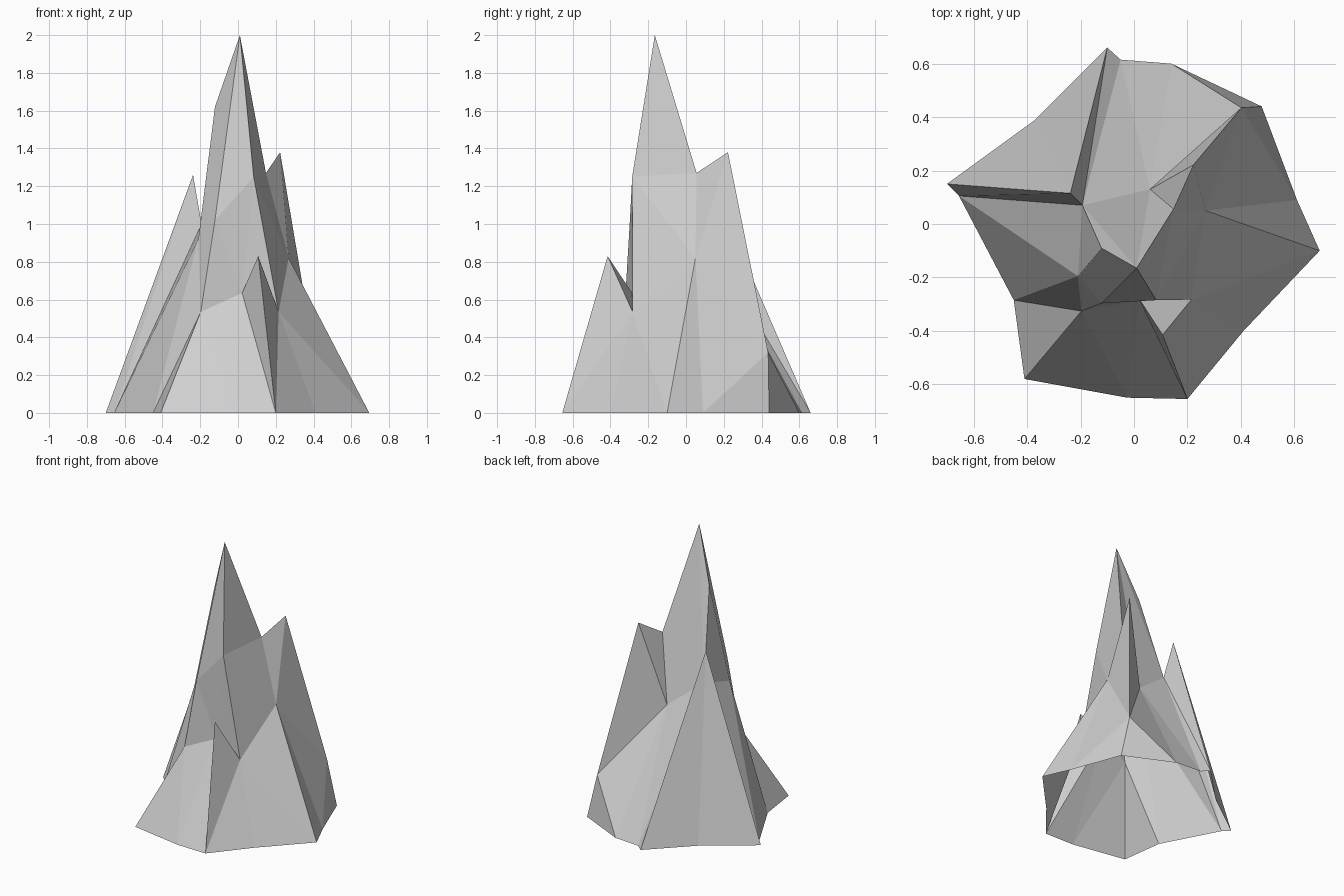
import bpy
import bmesh
from mathutils import Vector

if "Cube" in bpy.data.objects:
    bpy.data.objects.remove(bpy.data.objects["Cube"], do_unlink=True)

# Ground outline of the rock, walked clockwise from the front (x, y)
outline = {
    "front_right": (0.20, -0.655), "front_mid": (-0.025, -0.65),
    "front_left": (-0.41, -0.58), "west_notch": (-0.45, -0.285),
    "west_toe": (-0.655, 0.105), "west_tip": (-0.70, 0.15),
    "northwest": (-0.37, 0.39), "north_tip": (-0.10, 0.66),
    "north_toe": (-0.05, 0.615), "north_mid": (0.14, 0.60),
    "northeast": (0.478, 0.44), "east_mid": (0.61, 0.09),
    "east_tip": (0.695, -0.10), "southeast": (0.41, -0.40),
}

# Peaks, shoulders and saddles above the ground (x, y, z)
crags = {
    "summit": (0.01, -0.165, 2.0), "summit_shoulder": (-0.122, -0.09, 1.62),
    "east_peak": (0.223, 0.222, 1.38), "west_peak": (-0.238, 0.115, 1.26),
    "spur": (0.107, -0.415, 0.83), "brow": (0.083, -0.285, 1.25),
    "cheek": (-0.122, -0.297, 1.02), "front_ledge": (-0.197, -0.326, 0.535),
    "spur_saddle": (0.022, -0.285, 0.635), "east_ledge": (0.215, -0.283, 0.535),
    "west_saddle": (-0.193, 0.07, 1.0), "west_ledge": (-0.21, -0.195, 0.92),
    "east_saddle": (0.148, 0.056, 1.27), "back_hollow": (0.06, 0.13, 0.8),
    "east_shoulder": (0.268, 0.05, 0.82), "back_shoulder": (0.402, 0.435, 0.32),
}

# Facets fan out from each crag to its neighbours in order
fans = [
    ("spur", "spur_saddle front_right east_ledge spur_saddle"),
    ("front_ledge", "west_notch front_left front_mid spur_saddle cheek west_ledge west_notch"),
    ("spur_saddle", "front_mid front_right"),
    ("spur_saddle", "east_ledge brow cheek"),
    ("summit", "cheek brow east_saddle back_hollow west_saddle summit_shoulder cheek"),
    ("west_ledge", "cheek summit_shoulder west_saddle west_toe west_notch"),
    ("west_peak", "west_saddle west_toe west_tip northwest north_tip west_saddle"),
    ("west_saddle", "north_tip north_toe"),
    ("back_hollow", "west_saddle north_toe north_mid back_shoulder east_peak east_saddle"),
    ("back_shoulder", "north_mid northeast east_mid east_shoulder east_peak"),
    ("east_shoulder", "east_peak east_saddle brow east_ledge east_tip east_mid"),
    ("east_ledge", "east_tip southeast front_right"),
]

# Build the open-bottomed shell
bm = bmesh.new()
points = {name: bm.verts.new((x, y, 0)) for name, (x, y) in outline.items()}
points.update({name: bm.verts.new(co) for name, co in crags.items()})
for centre, ring in fans:
    names = ring.split()
    for a, b in zip(names, names[1:]):
        bm.faces.new((points[centre], points[a], points[b]))

# Point all facets outward
bmesh.ops.recalc_face_normals(bm, faces=bm.faces)
bm.normal_update()
facing = sum(f.normal.dot(f.calc_center_median() * Vector((1, 1, 0))) * f.calc_area()
             for f in bm.faces)
if facing < 0:
    bmesh.ops.reverse_faces(bm, faces=bm.faces)

mesh = bpy.data.meshes.new("rock_spire")
bm.to_mesh(mesh)
bm.free()
rock = bpy.data.objects.new("rock_spire", mesh)
bpy.context.collection.objects.link(rock)

# Plain grey stone
stone = bpy.data.materials.new("grey_stone")
stone.use_nodes = True
grey = (0.62, 0.62, 0.62, 1)
stone.diffuse_color = grey
stone.node_tree.nodes["Principled BSDF"].inputs["Base Color"].default_value = grey
mesh.materials.append(stone)
